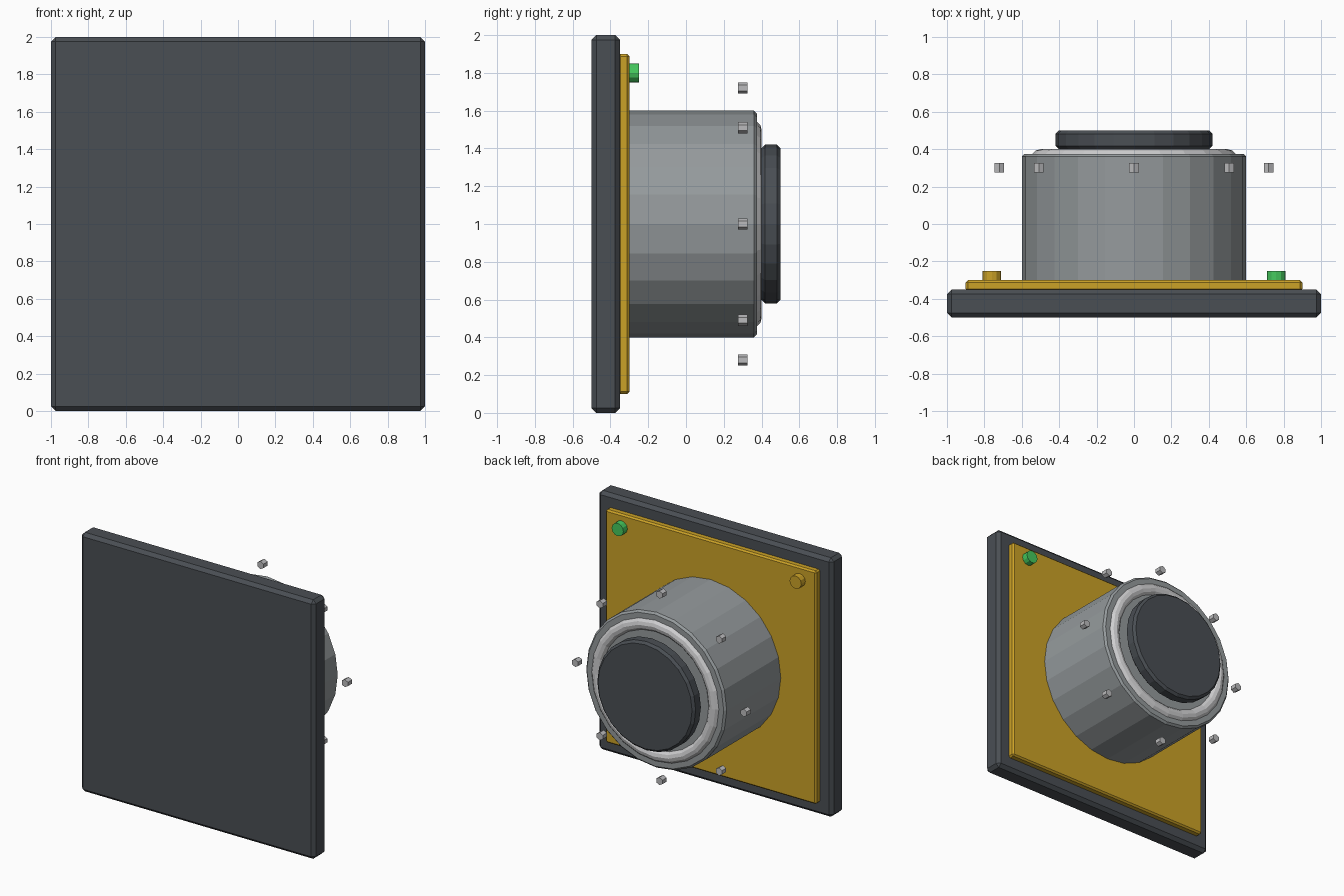
import bpy
import math

cube = bpy.data.objects.get("Cube")
if cube:
    bpy.data.objects.remove(cube, do_unlink=True)


def material(name, r, g, b):
    m = bpy.data.materials.new(name)
    m.use_nodes = True
    m.diffuse_color = (r, g, b, 1)
    m.node_tree.nodes["Principled BSDF"].inputs["Base Color"].default_value = (r, g, b, 1)
    return m


dark = material("charcoal", 0.068, 0.077, 0.088)
gold = material("gold", 0.60, 0.36, 0.02)
steel = material("steel grey", 0.30, 0.325, 0.335)
silver = material("light silver", 0.62, 0.62, 0.63)
peg_grey = material("peg grey", 0.50, 0.50, 0.51)
green = material("indicator green", 0.06, 0.58, 0.11)


def finish(name, mat, bevel=0):
    ob = bpy.context.object
    ob.name = name
    ob.data.materials.append(mat)
    if bevel:
        mod = ob.modifiers.new("edge bevel", "BEVEL")
        mod.width = bevel
        mod.segments = 1
        mod.limit_method = "ANGLE"
        mod.angle_limit = math.radians(40)
    return ob


def slab(name, half, y0, y1, mat, bevel):
    bpy.ops.mesh.primitive_cube_add(size=2, location=(0, (y0 + y1) / 2, 1))
    bpy.context.object.scale = (half, (y1 - y0) / 2, half)
    bpy.ops.object.transform_apply(location=False, rotation=False, scale=True)
    return finish(name, mat, bevel)


def drum(name, x, z, radius, y0, y1, sides, mat, bevel=0):
    bpy.ops.mesh.primitive_cylinder_add(
        vertices=sides, radius=radius, depth=y1 - y0,
        location=(x, (y0 + y1) / 2, z), rotation=(math.pi / 2, 0, 0))
    return finish(name, mat, bevel)


# Wall plate and board
slab("base_plate", 1.0, -0.5, -0.35, dark, 0.025)
slab("circuit_board", 0.9, -0.36, -0.30, gold, 0.012)

# Main housing, front ring and knob
drum("housing", 0, 1, 0.6, -0.32, 0.375, 24, steel, 0.015)
bpy.ops.mesh.primitive_torus_add(
    major_radius=0.5, minor_radius=0.05, major_segments=24, minor_segments=12,
    location=(0, 0.35, 1), rotation=(math.pi / 2, 0, 0))
finish("trim_ring", silver)
drum("knob", 0, 1, 0.42, 0.40, 0.50, 24, dark, 0.018)

# Indicator studs on the board
drum("green_indicator", 0.76, 1.8, 0.05, -0.31, -0.25, 12, green)
drum("gold_indicator", -0.76, 1.8, 0.05, -0.31, -0.25, 12, gold)

# Ring of small marker pegs around the housing
for i in range(8):
    a = i * math.pi / 4
    drum(f"marker_peg_{i + 1}", 0.72 * math.cos(a), 1 + 0.72 * math.sin(a),
         0.03, 0.275, 0.325, 6, peg_grey)
